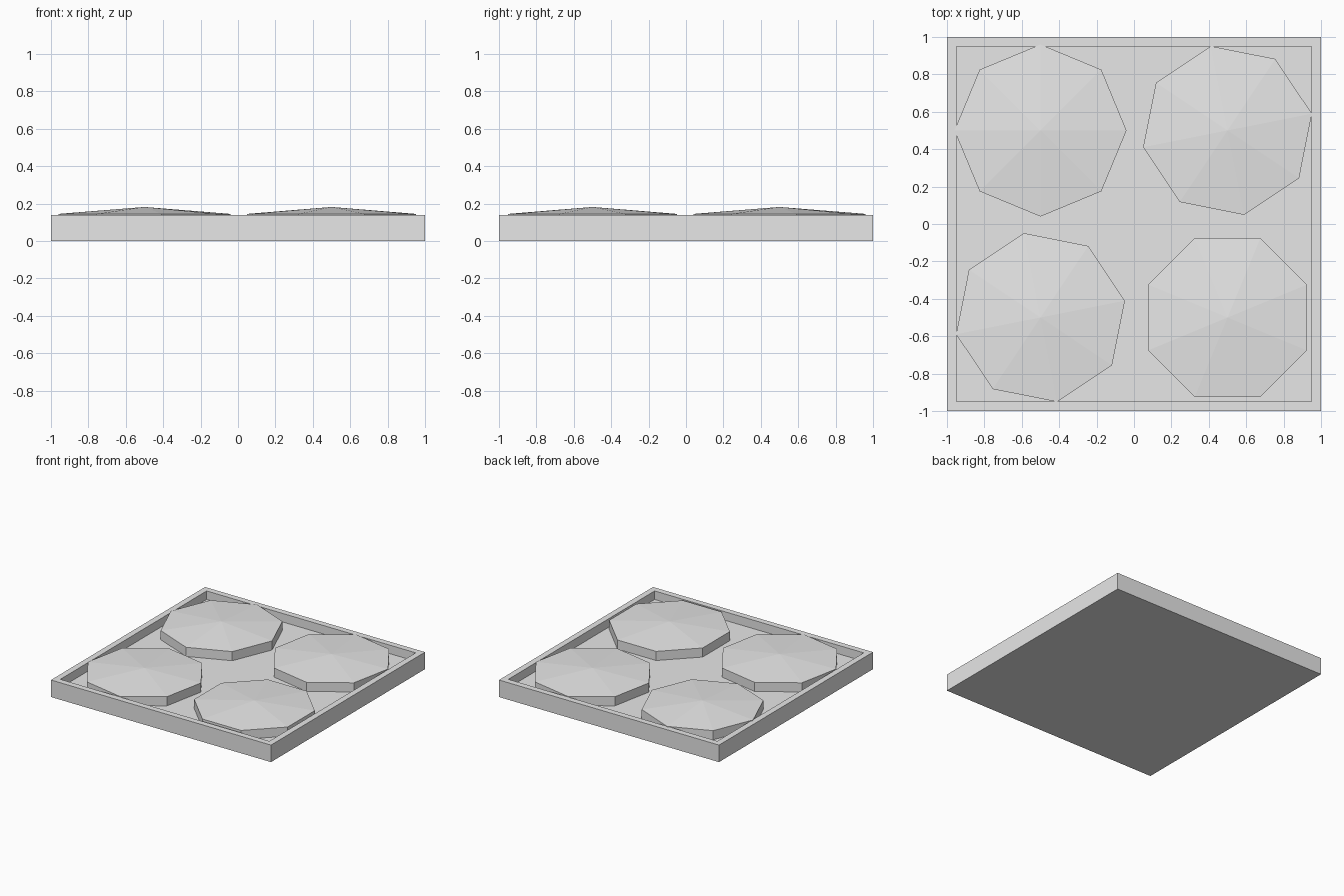
import bpy, bmesh, math

if "Cube" in bpy.data.objects:
    bpy.data.objects.remove(bpy.data.objects["Cube"])

grey = bpy.data.materials.new("light_grey")
grey.diffuse_color = (0.8, 0.8, 0.8, 1)
grey.use_nodes = True
grey.node_tree.nodes["Principled BSDF"].inputs["Base Color"].default_value = grey.diffuse_color


def finish(bm, name):
    bmesh.ops.recalc_face_normals(bm, faces=bm.faces)
    mesh = bpy.data.meshes.new(name)
    bm.to_mesh(mesh)
    bm.free()
    mesh.materials.append(grey)
    obj = bpy.data.objects.new(name, mesh)
    bpy.context.collection.objects.link(obj)
    return obj


def square(bm, half, z):
    return [bm.verts.new((sx * half, sy * half, z))
            for sx, sy in ((-1, -1), (1, -1), (1, 1), (-1, 1))]


# Shallow square tray: outer wall, rim, inner wall and floor
bm = bmesh.new()
rings = [square(bm, h, z) for h, z in ((1, 0), (1, 0.14), (0.95, 0.14), (0.95, 0.07))]
for a, b in zip(rings, rings[1:]):
    for i in range(4):
        j = (i + 1) % 4
        bm.faces.new((a[i], a[j], b[j], b[i]))
bm.faces.new(rings[0])
bm.faces.new(rings[-1])
finish(bm, "tray")


# Eight-sided pad with a low pointed top
def pad(name, x, y, turn):
    bm = bmesh.new()
    low, high = [], []
    for i in range(8):
        a = math.radians(turn + 45 * i)
        px, py = x + 0.46 * math.cos(a), y + 0.46 * math.sin(a)
        low.append(bm.verts.new((px, py, 0.07)))
        high.append(bm.verts.new((px, py, 0.145)))
    peak = bm.verts.new((x, y, 0.182))
    for i in range(8):
        j = (i + 1) % 8
        bm.faces.new((low[i], low[j], high[j], high[i]))
        bm.faces.new((high[i], high[j], peak))
    bm.faces.new(low)
    finish(bm, name)


pad("pad_back_left", -0.5, 0.5, 0)
pad("pad_back_right", 0.5, 0.5, 11.25)
pad("pad_front_left", -0.5, -0.5, 11.25)
pad("pad_front_right", 0.5, -0.5, 22.5)
